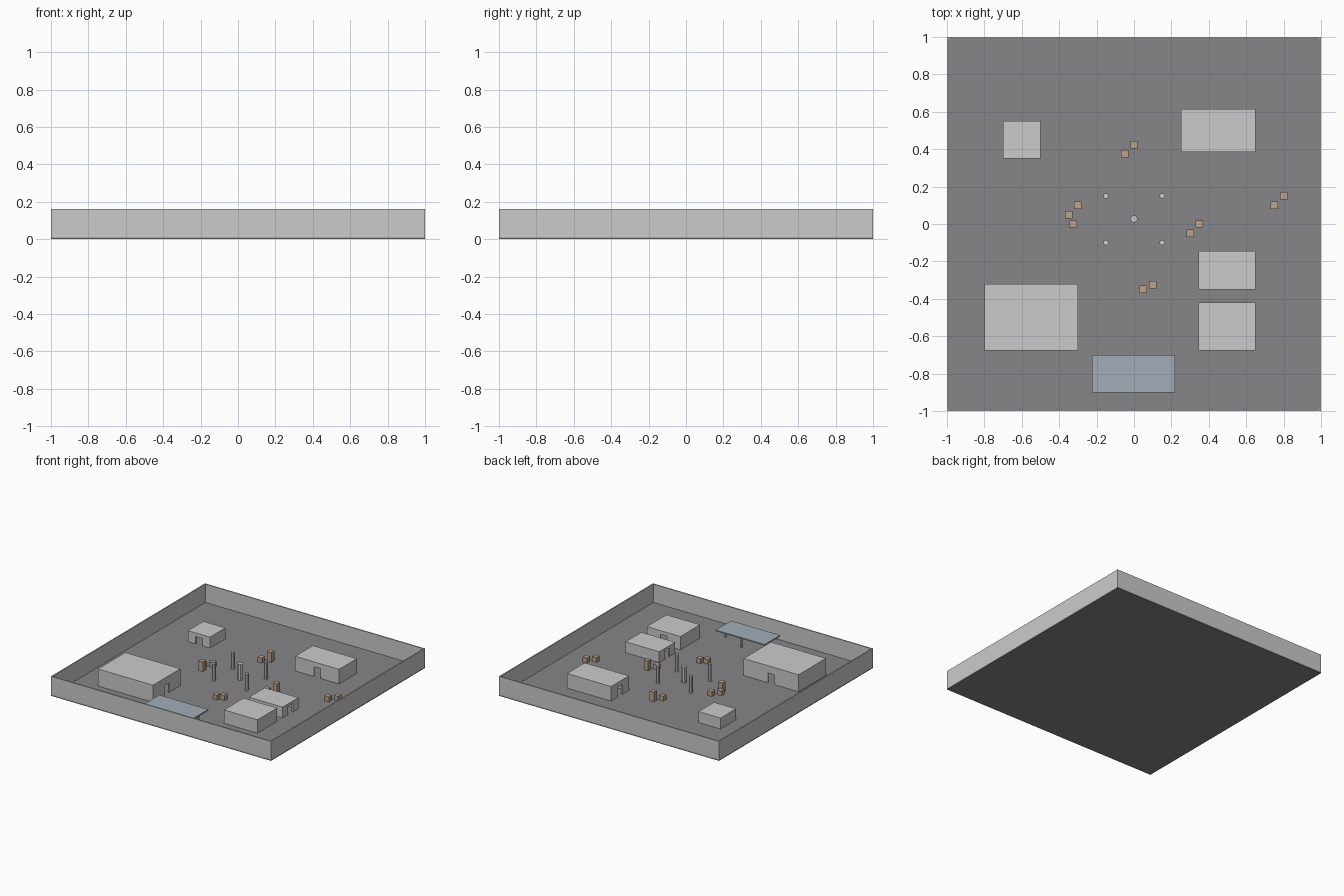
import bpy
import math

if "Cube" in bpy.data.objects:
    bpy.data.objects.remove(bpy.data.objects["Cube"])

FLOOR = 0.01


def material(name, rgb):
    m = bpy.data.materials.new(name)
    m.diffuse_color = (*rgb, 1)
    m.use_nodes = True
    m.node_tree.nodes["Principled BSDF"].inputs["Base Color"].default_value = m.diffuse_color
    return m


wood = material("wood", (0.50, 0.36, 0.26))
sheet = material("blue_sheet", (0.36, 0.42, 0.48))
asphalt = material("asphalt", (0.24, 0.24, 0.25))


def box(name, x0, x1, y0, y1, z0, z1, mat=None):
    bpy.ops.mesh.primitive_cube_add(
        size=1, location=((x0 + x1) / 2, (y0 + y1) / 2, (z0 + z1) / 2))
    o = bpy.context.object
    o.name = name
    o.scale = (x1 - x0, y1 - y0, z1 - z0)
    bpy.ops.object.transform_apply(location=False, rotation=False, scale=True)
    if mat:
        o.data.materials.append(mat)
    return o


def cylinder(name, x, y, r, z0, z1, sides=8):
    bpy.ops.mesh.primitive_cylinder_add(
        vertices=sides, radius=r, depth=z1 - z0, location=(x, y, (z0 + z1) / 2))
    bpy.context.object.name = name


def cut(target, cutter):
    mod = target.modifiers.new("cut", 'BOOLEAN')
    mod.operation = 'DIFFERENCE'
    mod.solver = 'EXACT'
    mod.object = cutter
    bpy.context.view_layer.objects.active = target
    bpy.ops.object.modifier_apply(modifier=mod.name)
    bpy.data.objects.remove(cutter, do_unlink=True)


# hollow building with door openings on the listed sides
def building(name, x0, x1, y0, y1, top, doors, t=0.01, w=0.03, h=0.08):
    shell = box(name, x0, x1, y0, y1, FLOOR, top)
    cut(shell, box("room", x0 + t, x1 - t, y0 + t, y1 - t, -0.02, top - t))
    cx, cy, e = (x0 + x1) / 2, (y0 + y1) / 2, 0.02
    for side in doors:
        if side in ("-x", "+x"):
            x = x0 if side == "-x" else x1
            c = box("door", x - e, x + e, cy - w, cy + w, -0.02, FLOOR + h)
        else:
            y = y0 if side == "-y" else y1
            c = box("door", cx - w, cx + w, y - e, y + e, -0.02, FLOOR + h)
        cut(shell, c)


# ground and perimeter walls
box("ground", -1, 1, -1, 1, 0, FLOOR, asphalt)
T = 0.01
for s, label in ((-1, "front"), (1, "back")):
    a, b = sorted((s, s * (1 - T)))
    box(label + "_wall", -1, 1, a, b, FLOOR, 0.16)
for s, label in ((-1, "left"), (1, "right")):
    a, b = sorted((s, s * (1 - T)))
    box(label + "_wall", a, b, -1 + T, 1 - T, FLOOR, 0.16)

# buildings
building("large_hall", -0.80, -0.30, -0.675, -0.32, 0.15, ("+x", "+y"))
building("small_hut", -0.70, -0.50, 0.35, 0.55, 0.10, ("-y",), h=0.06)
building("long_house", 0.25, 0.65, 0.385, 0.615, 0.13, ("-x", "-y"))
building("middle_house", 0.345, 0.65, -0.35, -0.145, 0.10, ("-x", "+x"), h=0.07)
building("front_house", 0.345, 0.65, -0.675, -0.42, 0.12, ("+y",))

# canopy on four legs
box("canopy_roof", -0.225, 0.22, -0.90, -0.70, 0.09, 0.10, sheet)
for x, y in ((-0.2, -0.8), (0.2, -0.8), (0, -0.72), (0, -0.88)):
    cylinder("canopy_leg", x, y, 0.008, FLOOR, 0.09)

# pillars in the central square
for x in (-0.15, 0.15):
    for y in (-0.1, 0.15):
        cylinder("pillar", x, y, 0.015, FLOOR, 0.15)
cylinder("centre_pillar", 0, 0.027, 0.02, FLOOR, 0.14)

# crates: x, y, stack count
C = 0.02
for x, y, n in ((-0.05, 0.375, 1), (0, 0.425, 2), (-0.3, 0.1, 1),
                (-0.35, 0.05, 1), (-0.325, 0, 2), (0.3, -0.05, 1),
                (0.35, 0, 2), (0.05, -0.35, 1), (0.1, -0.325, 1),
                (0.75, 0.1, 1), (0.8, 0.15, 1)):
    for k in range(n):
        z = FLOOR + k * 2 * C
        box("crate", x - C, x + C, y - C, y + C, z, z + 2 * C, wood)
